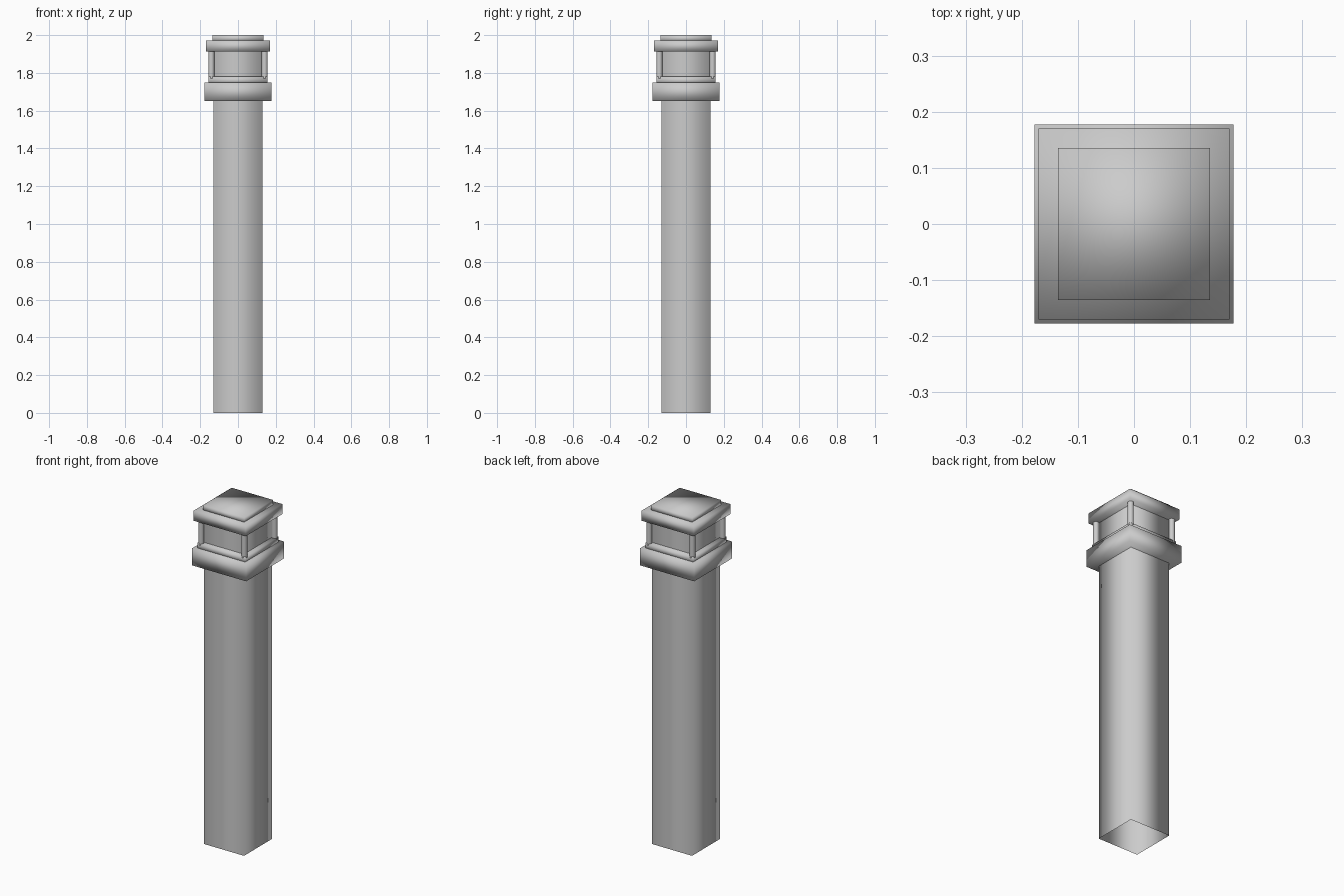
import bpy
import bmesh

cube = bpy.data.objects.get("Cube")
if cube:
    bpy.data.objects.remove(cube, do_unlink=True)

# Single painted metal colour
metal = bpy.data.materials.new("light_grey_metal")
metal.use_nodes = True
grey = (0.6, 0.6, 0.6, 1)
metal.diffuse_color = grey
metal.node_tree.nodes["Principled BSDF"].inputs["Base Color"].default_value = grey


def add_object(name, bm):
    """Store the mesh with soft shading that runs around the corners."""
    for face in bm.faces:
        face.smooth = True
    mesh = bpy.data.meshes.new(name)
    bm.to_mesh(mesh)
    bm.free()
    mesh.materials.append(metal)
    obj = bpy.data.objects.new(name, mesh)
    bpy.context.collection.objects.link(obj)
    return obj


def block(name, half, bottom, top, closed=True):
    """Square block; an open one keeps only its four walls."""
    bm = bmesh.new()
    bmesh.ops.create_cube(bm, size=2)
    for v in bm.verts:
        v.co = (v.co.x * half, v.co.y * half, top if v.co.z > 0 else bottom)
    if not closed:
        bm.normal_update()
        ends = [f for f in bm.faces if abs(f.normal.z) > 0.5]
        bmesh.ops.delete(bm, geom=ends, context='FACES_ONLY')
    return add_object(name, bm)


# Post and lantern core are square tubes, the mouldings are solid
block("post", 0.131, 0.0, 1.66, closed=False)
block("collar", 0.177, 1.65, 1.75)
block("collar_step", 0.156, 1.74, 1.78)
block("lantern_panels", 0.13, 1.77, 1.92, closed=False)
block("cap", 0.17, 1.912, 1.972)
block("cap_top", 0.135, 1.965, 2.0)

# Round bars at the lantern corners
for side, x in (("left", 1), ("right", -1)):
    for end, y in (("front", -1), ("back", 1)):
        bm = bmesh.new()
        bmesh.ops.create_cone(bm, cap_ends=False, segments=16,
                              radius1=0.016, radius2=0.016, depth=0.15)
        bmesh.ops.translate(bm, verts=bm.verts, vec=(x * 0.141, y * 0.141, 1.845))
        add_object(f"{end}_{side}_bar", bm)
